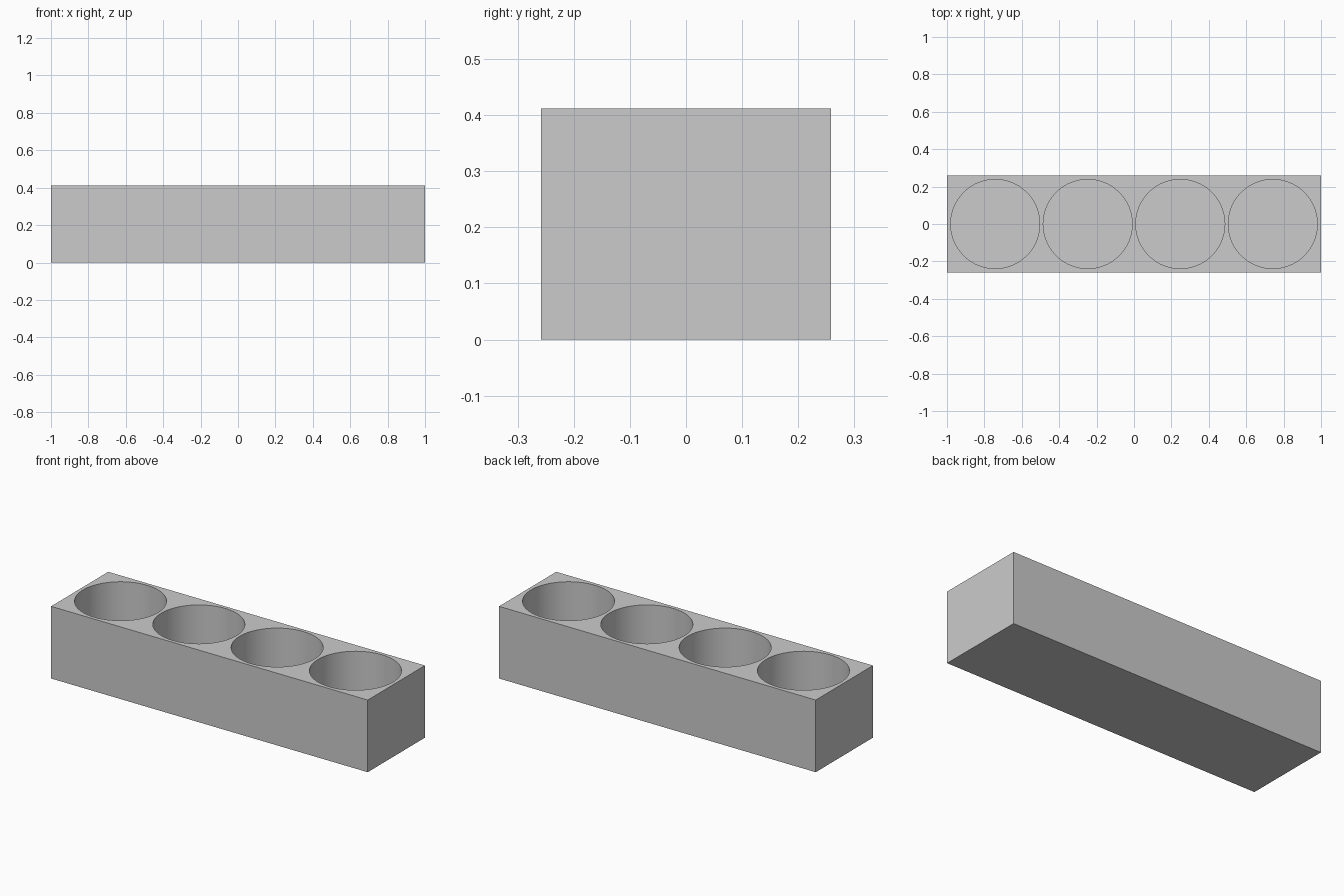
import bpy
import math

LENGTH, DEPTH, HEIGHT = 2.0, 0.516, 0.412
WALL = 0.02
RADIUS = DEPTH / 2 - WALL
COUNT = 4
SPACING = (LENGTH - DEPTH) / (COUNT - 1)

if "Cube" in bpy.data.objects:
    bpy.data.objects.remove(bpy.data.objects["Cube"], do_unlink=True)

# Single plain grey
grey = bpy.data.materials.new("light_grey")
grey.use_nodes = True
colour = (0.6, 0.6, 0.6, 1.0)
grey.diffuse_color = colour
grey.node_tree.nodes["Principled BSDF"].inputs["Base Color"].default_value = colour

# Solid block
bpy.ops.mesh.primitive_cube_add(size=1, location=(0, 0, HEIGHT / 2))
block = bpy.context.object
block.name = "holder_block"
block.scale = (LENGTH, DEPTH, HEIGHT)
bpy.ops.object.transform_apply(location=True, rotation=False, scale=True)
block.data.materials.append(grey)

# Round pockets, open at the top with a thin floor
cutters = []
for i in range(COUNT):
    x = (i - (COUNT - 1) / 2) * SPACING
    bpy.ops.mesh.primitive_cylinder_add(
        vertices=96, radius=RADIUS, depth=HEIGHT,
        location=(x, 0, WALL + HEIGHT / 2))
    cutter = bpy.context.object
    cutter.name = f"pocket_cutter_{i + 1}"
    cutter.data.materials.append(grey)
    cutter.hide_render = True
    cutters.append(cutter)
    cut = block.modifiers.new(f"pocket_{i + 1}", "BOOLEAN")
    cut.operation = "DIFFERENCE"
    cut.solver = "EXACT"
    cut.object = cutter

# Apply the cuts and remove the cutters
bpy.ops.object.select_all(action="DESELECT")
block.select_set(True)
bpy.context.view_layer.objects.active = block
for name in [m.name for m in block.modifiers]:
    bpy.ops.object.modifier_apply(modifier=name)
for cutter in cutters:
    bpy.data.objects.remove(cutter, do_unlink=True)

# Smooth pocket walls, crisp rims
bpy.ops.object.shade_smooth_by_angle(angle=math.radians(30))
